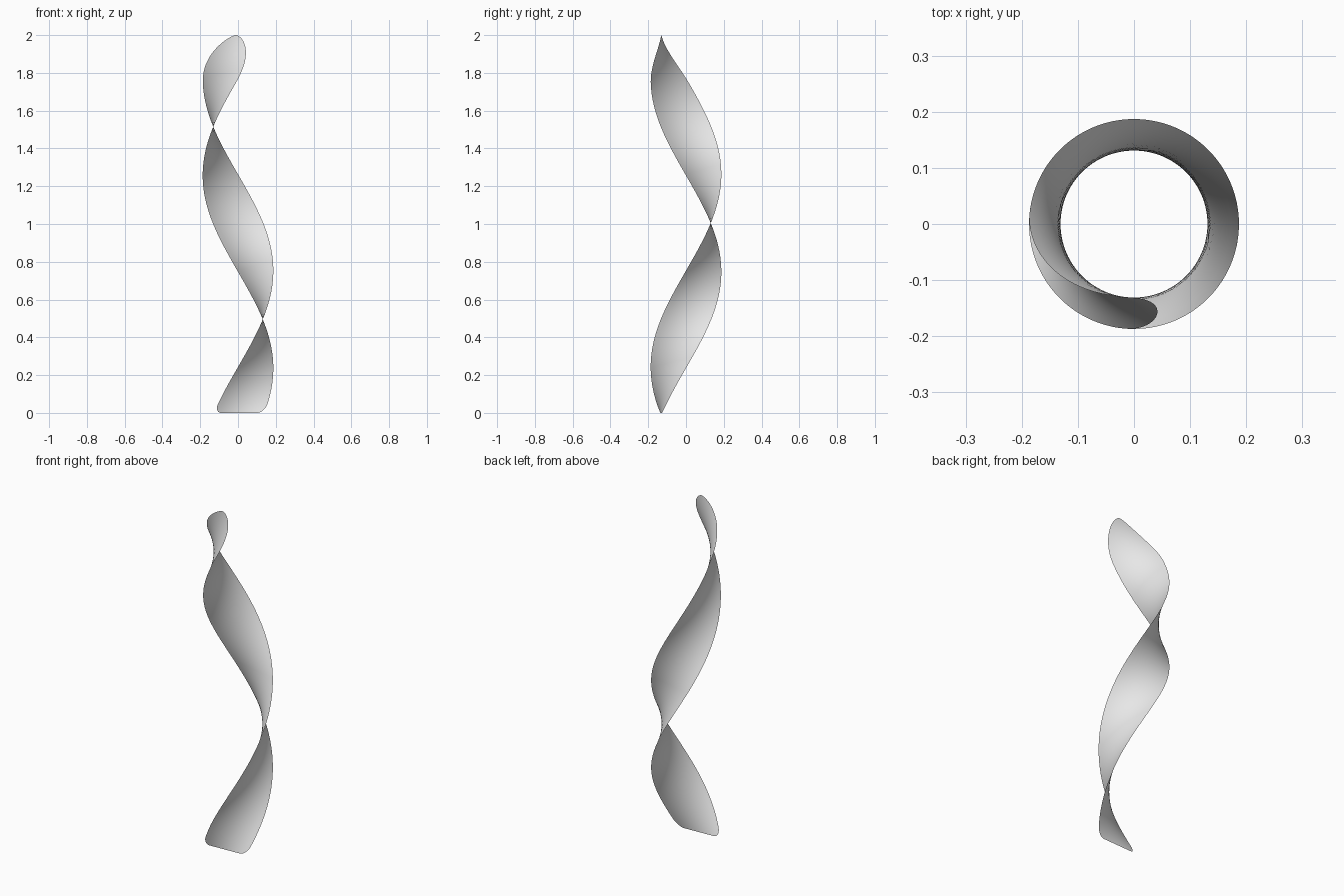
import bpy
import bmesh
from math import cos, sin, pi, sqrt, radians

cube = bpy.data.objects.get("Cube")
if cube:
    bpy.data.objects.remove(cube, do_unlink=True)

HEIGHT = 2.0
OFFSET = 0.131       # distance of the strip from the twist axis
HALF_WIDTH = 0.1335
TIP_START = 1.74
CORNER = 0.05


def half_width(z):
    """Strip outline: small rounded corners at the foot, rounded tip at the top."""
    if z < CORNER:
        return HALF_WIDTH - 0.038 * (1 - sqrt(1 - (1 - z / CORNER) ** 2))
    if z > TIP_START:
        u = min(1, (z - TIP_START) / (HEIGHT - TIP_START))
        return HALF_WIDTH * (1 - u * u) ** 0.65
    return HALF_WIDTH


def twist(z):
    return (z - 0.495) / 1.02 * pi


# Material
grey = bpy.data.materials.new("light_grey")
grey.use_nodes = True
colour = (0.8, 0.8, 0.8, 1)
grey.diffuse_color = colour
grey.node_tree.nodes["Principled BSDF"].inputs["Base Color"].default_value = colour

# Twisted ribbon: a flat grid, shaped to its outline and wound about the axis
bm = bmesh.new()
bmesh.ops.create_grid(bm, x_segments=12, y_segments=180, size=1)
for v in bm.verts:
    z = HEIGHT / 2 * (1 - cos(pi * (v.co.y + 1) / 2))   # rows closer at the ends
    s = v.co.x * half_width(z)
    a = twist(z)
    v.co = (OFFSET * cos(a) - s * sin(a), OFFSET * sin(a) + s * cos(a), z)
bmesh.ops.remove_doubles(bm, verts=bm.verts, dist=0.00005)

mesh = bpy.data.meshes.new("twisted_ribbon")
bm.to_mesh(mesh)
bm.free()
mesh.materials.append(grey)
ribbon = bpy.data.objects.new("twisted_ribbon", mesh)
bpy.context.collection.objects.link(ribbon)

bpy.context.view_layer.objects.active = ribbon
ribbon.select_set(True)
bpy.ops.object.shade_smooth_by_angle(angle=radians(40))
